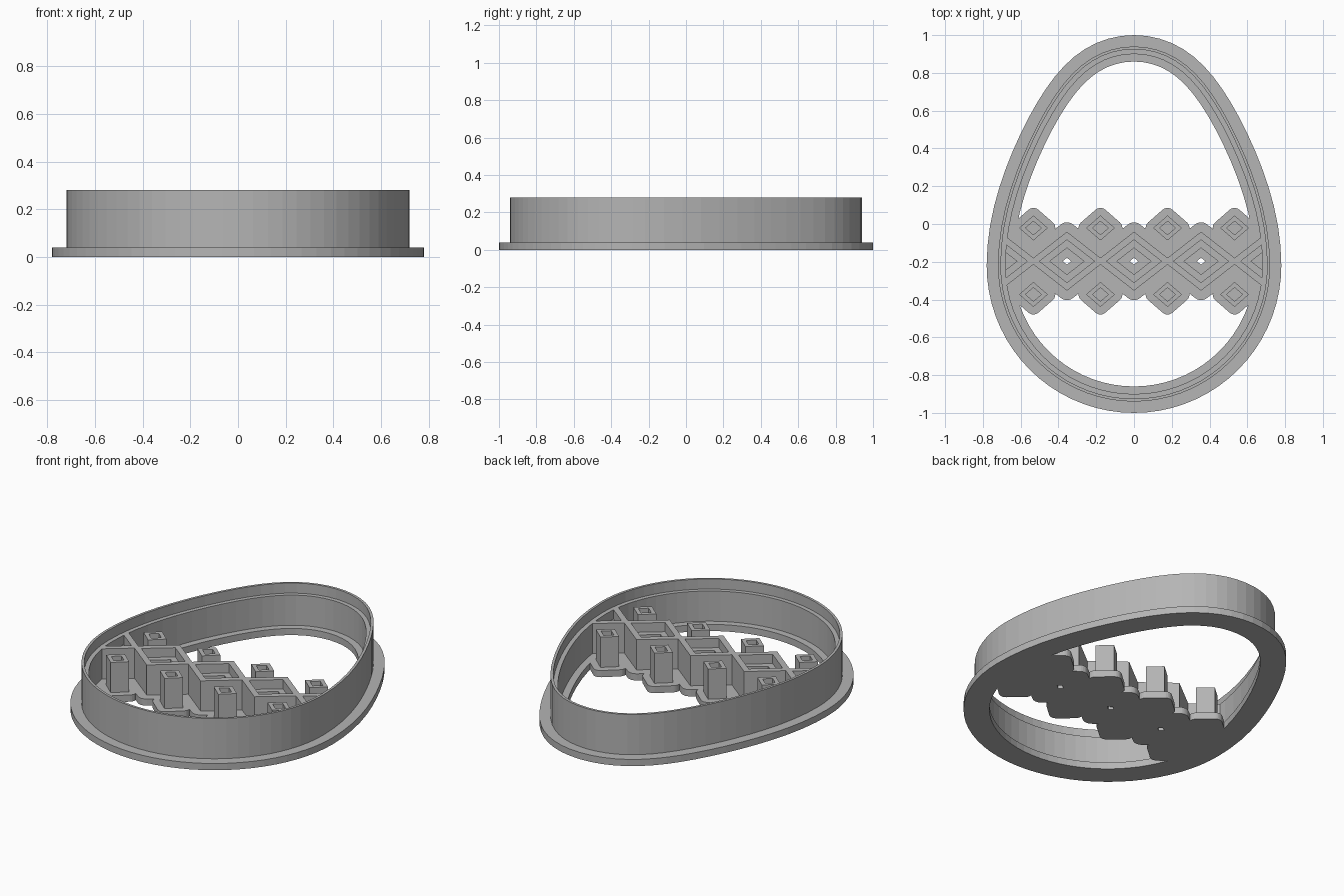
import bpy, bmesh
from math import sin, cos, pi, atan2, hypot

if "Cube" in bpy.data.objects:
    bpy.data.objects.remove(bpy.data.objects["Cube"])

grey = bpy.data.materials.new("plain_grey")
grey.use_nodes = True
grey.diffuse_color = (0.46, 0.46, 0.46, 1)
grey.node_tree.nodes["Principled BSDF"].inputs["Base Color"].default_value = (0.46, 0.46, 0.46, 1)

MID_Y = -0.197      # centre line of the decorated band
PITCH = 0.355       # spacing of the large diamonds
PLATE = 0.04        # thickness of the flange and the band plate
TOP, POCKET = 0.22, 0.165
WALL_X = 0.69       # trimmed ends of the band sit inside the wall


def egg(offset, count=72):
    """Egg outline moved inwards by an offset."""
    def point(t):
        if sin(t) < 0:
            return 0.78 * cos(t), -0.22 + 0.78 * sin(t)
        return 0.78 * cos(t) * (1 - 0.07 * sin(2 * t) ** 2), -0.22 + 1.22 * sin(t)
    loop = []
    for i in range(count):
        t = 2 * pi * i / count
        (x, y), (ax, ay), (bx, by) = point(t), point(t - 0.01), point(t + 0.01)
        dx, dy = bx - ax, by - ay
        d = hypot(dx, dy)
        loop.append((x - offset * dy / d, y + offset * dx / d))
    return loop


def diamond(x, y, w, h, r=0, steps=0):
    """Diamond outline, grown by r with rounded corners."""
    phi = atan2(w, h)
    corners = [(w, 0, -phi, phi), (0, h, phi, pi - phi),
               (-w, 0, pi - phi, pi + phi), (0, -h, pi + phi, 2 * pi - phi)]
    loop = []
    for cx, cy, a, b in corners:
        for i in range(steps + 1):
            t = a + (b - a) * i / max(steps, 1)
            loop.append((x + cx + r * cos(t), y + cy + r * sin(t)))
    return loop


def loft(name, sections, ring=True):
    """Skin (loop, height) sections; close as a ring or cap both ends."""
    bm = bmesh.new()
    rows = [[bm.verts.new((x, y, z)) for x, y in loop] for loop, z in sections]
    pairs = list(zip(rows, rows[1:])) + ([(rows[-1], rows[0])] if ring else [])
    for low, high in pairs:
        n = len(low)
        for i in range(n):
            j = (i + 1) % n
            bm.faces.new((low[i], low[j], high[j], high[i]))
    if not ring:
        bm.faces.new(rows[0][::-1])
        bm.faces.new(rows[-1])
    for side in (-1, 1):
        if "band" in name:
            bmesh.ops.bisect_plane(bm, geom=bm.verts[:] + bm.edges[:] + bm.faces[:],
                                   plane_co=(side * WALL_X, 0, 0), plane_no=(side, 0, 0),
                                   clear_outer=True)
    bmesh.ops.recalc_face_normals(bm, faces=bm.faces)
    mesh = bpy.data.meshes.new(name)
    bm.to_mesh(mesh)
    bm.free()
    mesh.materials.append(grey)
    obj = bpy.data.objects.new(name, mesh)
    bpy.context.collection.objects.link(obj)
    return obj


# Flange and stepped cutting wall as one swept section
section = [(0, 0), (0, PLATE), (0.06, PLATE), (0.06, 0.28), (0.075, 0.28),
           (0.075, TOP), (0.1, TOP), (0.1, PLATE), (0.14, PLATE), (0.14, 0)]
loft("egg_cutter_wall", [(egg(o), z) for o, z in section])

# Row of large hollow diamonds on a plate, with trimmed half diamonds at the ends
for i in range(-2, 3):
    x = i * PITCH

    def ring(w):
        return diamond(x, MID_Y, w, w * 0.78)

    loft("band_large_diamond", [(ring(0.2), 0.02), (ring(0.2), TOP), (ring(0.145), TOP),
                                (ring(0.145), POCKET), (ring(0.09), POCKET), (ring(0.09), 0.02)])
    pad = diamond(x, MID_Y, 0.2, 0.156, 0.05, 6)
    hole = diamond(x, MID_Y, 0.021, 0.017, 0.001, 6)
    loft("band_plate", [(pad, 0), (pad, PLATE), (hole, PLATE), (hole, 0)])

# Two rows of small posts with shallow pockets, on rounded pads
for i in (-1.5, -0.5, 0.5, 1.5):
    for side in (-1, 1):
        x, y = i * PITCH, MID_Y + side * 0.176
        post, pocket = diamond(x, y, 0.076, 0.066), diamond(x, y, 0.042, 0.036)
        loft("small_post", [(post, 0.02), (post, TOP), (pocket, TOP), (pocket, POCKET)], False)
        pad = diamond(x, y, 0.076, 0.066, 0.04, 6)
        loft("band_post_pad", [(pad, 0), (pad, PLATE)], False)
